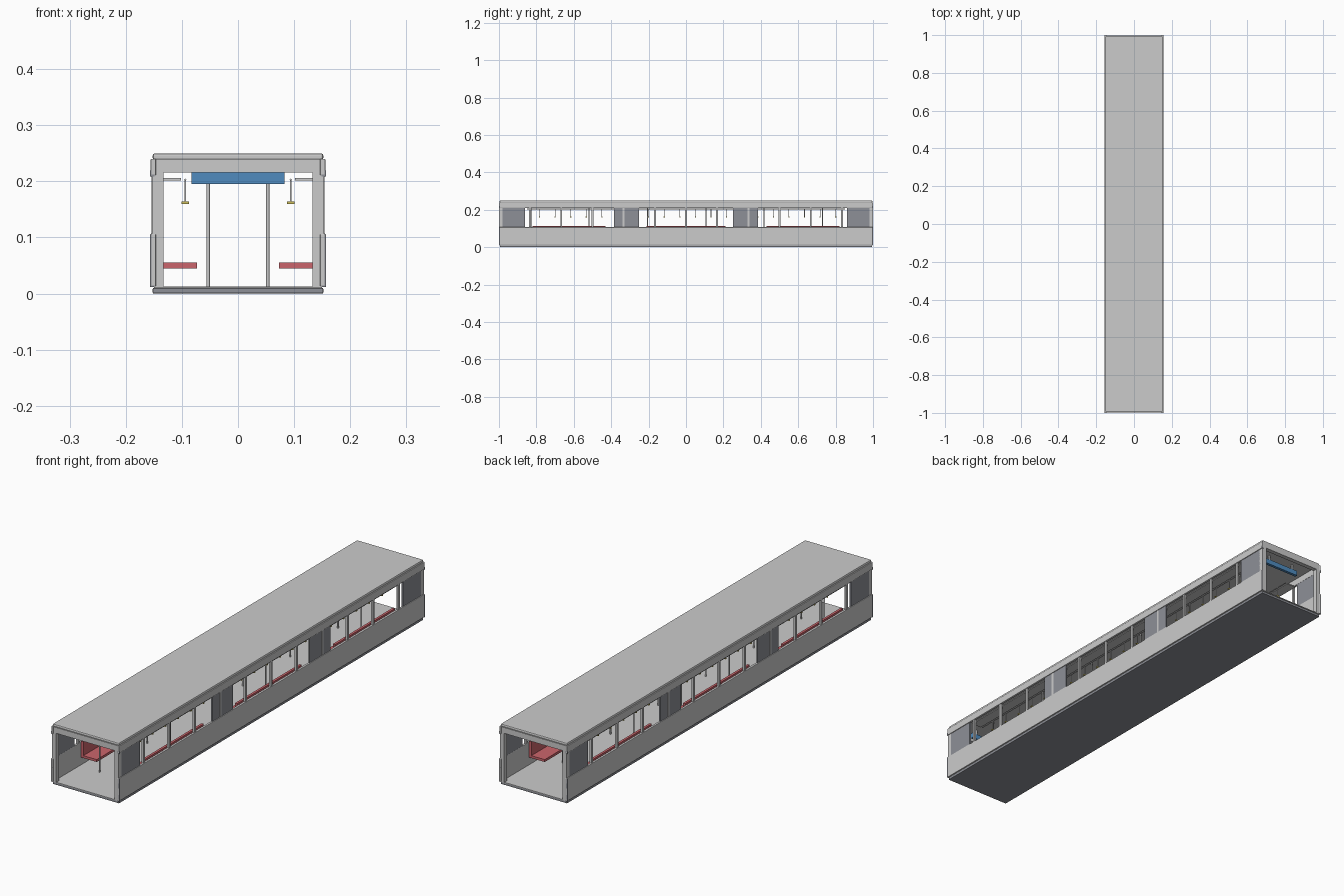
import bpy, bmesh, math
from mathutils import Matrix, Vector

if "Cube" in bpy.data.objects:
    bpy.data.objects.remove(bpy.data.objects["Cube"])


def material(name, rgb):
    m = bpy.data.materials.new(name)
    m.diffuse_color = (*rgb, 1)
    m.use_nodes = True
    m.node_tree.nodes["Principled BSDF"].inputs["Base Color"].default_value = m.diffuse_color
    return m


DARK = material("dark_grey", (0.27, 0.28, 0.31))
RED = material("seat_red", (0.6, 0.13, 0.15))
BLUE = material("panel_blue", (0.08, 0.26, 0.52))
YELLOW = material("grip_yellow", (0.6, 0.5, 0.1))


def finish(name, bm, mat=None, bevel=0):
    me = bpy.data.meshes.new(name)
    bm.to_mesh(me)
    bm.free()
    ob = bpy.data.objects.new(name, me)
    bpy.context.collection.objects.link(ob)
    if mat:
        me.materials.append(mat)
    if bevel:
        b = ob.modifiers.new("bevel", 'BEVEL')
        b.width, b.segments = bevel, 2
    return ob


def add_box(bm, x, y, z):
    lo, hi = Vector((x[0], y[0], z[0])), Vector((x[1], y[1], z[1]))
    bmesh.ops.create_cube(bm, size=1, matrix=Matrix.Translation((lo + hi) / 2)
                          @ Matrix.Diagonal((*(hi - lo), 1)))


def add_rod(bm, a, b, r, n=8):
    a, b = Vector(a), Vector(b)
    rot = (b - a).to_track_quat('Z', 'Y').to_matrix().to_4x4()
    bmesh.ops.create_cone(bm, cap_ends=True, segments=n, radius1=r, radius2=r,
                          depth=(b - a).length, matrix=Matrix.Translation((a + b) / 2) @ rot)


def boxes(name, specs, mat=None, bevel=0, mirror=False):
    """Boxes given as x, y, z ranges, optionally repeated on the other side."""
    bm = bmesh.new()
    for x, y, z in specs:
        add_box(bm, x, y, z)
        if mirror:
            add_box(bm, (-x[1], -x[0]), y, z)
    return finish(name, bm, mat, bevel)


# Underframe, floor and roof
boxes("underframe", [((-0.152, 0.152), (-0.995, 0.995), (0, 0.01))], DARK, 0.002)
boxes("floor", [((-0.15, 0.15), (-0.998, 0.998), (0.01, 0.013))])
boxes("roof", [((-0.152, 0.152), (-0.996, 0.996), (0.238, 0.25))], None, 0.004)

# Side walls below and above the window band
FULL = (-1, 1)
boxes("lower_wall", [((0.146, 0.156), FULL, (0.012, 0.107))], None, 0.002, True)
boxes("upper_wall", [((0.146, 0.156), FULL, (0.21, 0.24))], None, 0.002, True)

# End frames around the open gangways
ends = []
for y in ((-0.999, -0.98), (0.98, 0.999)):
    ends += [((-0.153, -0.133), y, (0.012, 0.24)), ((0.133, 0.153), y, (0.012, 0.24)),
             ((-0.133, 0.133), y, (0.216, 0.24))]
boxes("end_frame", ends)
boxes("corner_trim", [((0.149, 0.1565), y, z) for y in ((-1.0, -0.994), (0.994, 1.0))
                      for z in ((0.012, 0.105), (0.209, 0.219))], DARK, 0, True)

# Window posts and dark window panels
posts = [k / 6 for k in range(-5, 6)]
boxes("window_post", [((0.146, 0.154), (y - 0.005, y + 0.005), (0.105, 0.212))
                      for y in posts], None, 0, True)
boxes("dark_panel", [((0.147, 0.153), y, (0.105, 0.212)) for y in
                     ((-0.985, -0.86), (-0.385, -0.338), (-0.328, -0.25),
                      (0.25, 0.328), (0.338, 0.385), (0.86, 0.985))], DARK, 0, True)

# Bench seats with backs
benches = ((-0.82, -0.43), (-0.21, 0.21), (0.43, 0.82))
boxes("seat", [((0.073, 0.125), y, (0.045, 0.055)) for y in benches], RED, 0, True)
boxes("seat_back", [((0.125, 0.134), y, (0.045, 0.055)) for y in benches]
      + [((0.134, 0.144), y, (0.045, 0.112)) for y in benches], RED, 0, True)

# Overhead signs at both ends
boxes("overhead_sign", [((-0.083, 0.083), (s * 0.93 - 0.006, s * 0.93 + 0.006), (0.195, 0.216))
                        for s in (-1, 1)]
      , BLUE)
boxes("sign_bracket", [((x - 0.004, x + 0.004), (s * 0.93 - 0.003, s * 0.93 + 0.003), (0.215, 0.24))
                       for s in (-1, 1) for x in (-0.06, 0.06)])

# Luggage racks
boxes("luggage_rack", [((0.102, 0.146), (-0.85, 0.85), (0.2015, 0.206))], None, 0, True)

# Floor-to-ceiling poles
bm = bmesh.new()
for s in (-1, 1):
    for i in range(6):
        y = -0.83 + i * 0.312
        add_rod(bm, (s * 0.053, y, 0.012), (s * 0.053, y, 0.24), 0.003, 12)
finish("pole", bm)

# Strap rail, straps and yellow grips
rail, strap, grip = bmesh.new(), bmesh.new(), bmesh.new()
for s in (-1, 1):
    x = s * 0.094
    add_rod(rail, (x, -0.85, 0.203), (x, 0.85, 0.203), 0.002)
    for i in range(20):
        y = -0.783 + i / 12
        add_box(strap, (x - 0.001, x + 0.001), (y - 0.0015, y + 0.0015), (0.163, 0.204))
        add_box(grip, (x - 0.007, x + 0.007), (y - 0.003, y + 0.003), (0.16, 0.164))
finish("strap_rail", rail)
finish("strap", strap)
finish("strap_grip", grip, YELLOW)
